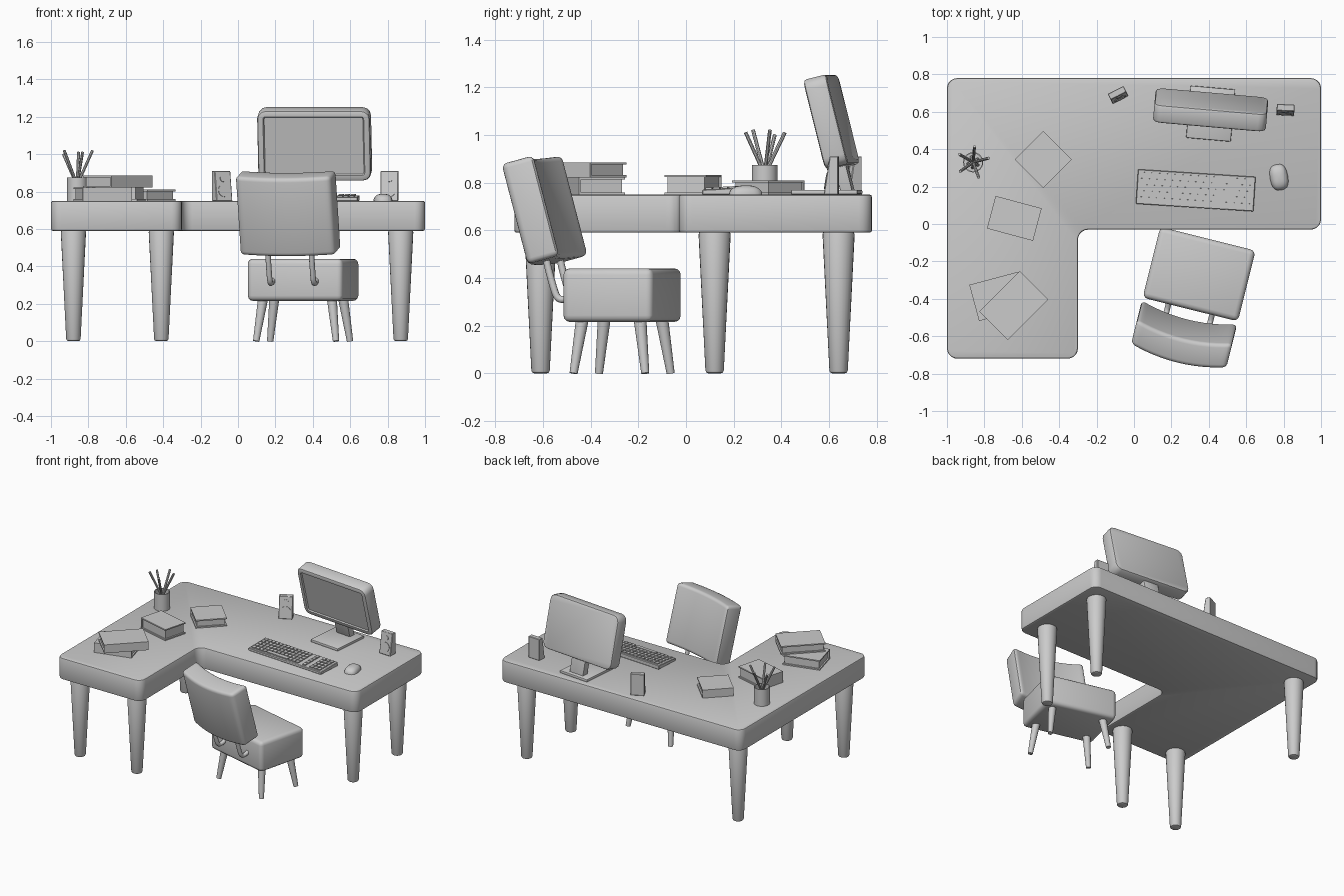
import bpy, bmesh, math
from math import radians, sin, cos
from mathutils import Matrix, Vector

if "Cube" in bpy.data.objects:
    bpy.data.objects.remove(bpy.data.objects["Cube"])

GREY = (0.6, 0.6, 0.6, 1)
mat = bpy.data.materials.new("plain grey")
mat.use_nodes = True
mat.diffuse_color = GREY
mat.node_tree.nodes["Principled BSDF"].inputs["Base Color"].default_value = GREY


def frame(x, y, z, turn=0, tilt=0):
    return (Matrix.Translation((x, y, z)) @ Matrix.Rotation(radians(turn), 4, "Z")
            @ Matrix.Rotation(radians(tilt), 4, "X"))


def finish(bm, name, place=Matrix(), angle=35):
    bmesh.ops.recalc_face_normals(bm, faces=bm.faces)
    mesh = bpy.data.meshes.new(name)
    bm.to_mesh(mesh)
    bm.free()
    mesh.materials.append(mat)
    mesh.shade_smooth()
    mesh.set_sharp_from_angle(angle=radians(angle))
    ob = bpy.data.objects.new(name, mesh)
    ob.matrix_world = place
    bpy.context.collection.objects.link(ob)
    return ob


def add_box(bm, size, centre=(0, 0, 0)):
    m = Matrix.Translation(centre) @ Matrix.Diagonal((*size, 1))
    return bmesh.ops.create_cube(bm, size=1, matrix=m)["verts"]


def bevel(bm, width, segments=2, axis=None, limit=50):
    edges = []
    for e in bm.edges:
        if len(e.link_faces) == 2 and e.calc_face_angle() > radians(limit):
            d = (e.verts[0].co - e.verts[1].co).normalized()
            if axis is None or abs(d[axis]) > 0.99:
                edges.append(e)
    bmesh.ops.bevel(bm, geom=edges, offset=width, segments=segments,
                    profile=0.5, affect="EDGES", clamp_overlap=True)


def box(name, size, place, round_by=0.0, segments=2):
    bm = bmesh.new()
    add_box(bm, size)
    if round_by:
        bevel(bm, round_by, segments)
    return finish(bm, name, place)


def rod(name, low, high, r_low, r_high, place=Matrix(), sides=20, round_by=0.0):
    low, high = Vector(low), Vector(high)
    bm = bmesh.new()
    turn = (high - low).to_track_quat("Z", "Y").to_matrix().to_4x4()
    bmesh.ops.create_cone(bm, cap_ends=True, segments=sides, radius1=r_low, radius2=r_high,
                          depth=(high - low).length)
    if round_by:
        bevel(bm, round_by)
    return finish(bm, name, place @ Matrix.Translation((low + high) / 2) @ turn)


# L-shaped desk top
bm = bmesh.new()
outline = [(-1, -0.72), (-0.3, -0.72), (-0.3, -0.03), (1, -0.03), (1, 0.78), (-1, 0.78)]
base = bm.faces.new([bm.verts.new((x, y, 0.59)) for x, y in outline])
up = bmesh.ops.extrude_face_region(bm, geom=[base])["geom"]
bmesh.ops.translate(bm, vec=(0, 0, 0.16), verts=[v for v in up if isinstance(v, bmesh.types.BMVert)])
bmesh.ops.recalc_face_normals(bm, faces=bm.faces)
bevel(bm, 0.055, 5, axis=2)
bevel(bm, 0.01)
finish(bm, "desk_top")

# Desk legs
for i, (x, y) in enumerate([(-0.88, -0.61), (-0.41, -0.61), (-0.88, 0.64), (0.87, 0.64), (0.87, 0.12)]):
    rod(f"desk_leg_{i}", (x, y, 0), (x, y, 0.595), 0.038, 0.068, sides=24, round_by=0.012)

# Chair seat and splayed legs
chair = frame(0.348, -0.268, 0, -14)
box("chair_seat", (0.525, 0.39, 0.225), chair @ frame(0, 0, 0.328), 0.028, 3)
for sx in (-1, 1):
    for sy in (-1, 1):
        rod("chair_leg", (sx * 0.22, sy * 0.155, 0), (sx * 0.19, sy * 0.125, 0.225),
            0.017, 0.027, chair, 16)

# Curved chair back
bm = bmesh.new()
add_box(bm, (0.525, 0.14, 0.434))
bevel(bm, 0.022, 3)
for i in range(-5, 6):
    bmesh.ops.bisect_plane(bm, geom=bm.verts[:] + bm.edges[:] + bm.faces[:],
                           plane_co=(i * 0.045, 0, 0), plane_no=(1, 0, 0))
for v in bm.verts:
    v.co.y -= 0.04 * (1 - (v.co.x / 0.2625) ** 2)
finish(bm, "chair_back", chair @ frame(0, -0.33, 0.6875, 0, 15))

# Bent tubes from seat to back
for sx in (-1, 1):
    curve = bpy.data.curves.new("chair_tube", "CURVE")
    curve.dimensions = "3D"
    curve.bevel_depth = 0.015
    curve.bevel_resolution = 3
    curve.resolution_u = 6
    path = curve.splines.new("NURBS")
    points = [(-0.32, 0.58), (-0.295, 0.46), (-0.27, 0.37), (-0.25, 0.31), (-0.21, 0.31), (-0.16, 0.34)]
    path.points.add(len(points) - 1)
    for p, (y, z) in zip(path.points, points):
        p.co = (sx * 0.12, y, z, 1)
    path.use_endpoint_u = True
    path.order_u = 3
    curve.materials.append(mat)
    tube = bpy.data.objects.new("chair_tube", curve)
    tube.matrix_world = chair
    bpy.context.collection.objects.link(tube)

# Monitor with recessed screen
bm = bmesh.new()
add_box(bm, (0.605, 0.1, 0.387))
bevel(bm, 0.045, 3, axis=1)
bevel(bm, 0.014, 2)
screen = max(bm.faces, key=lambda f: f.calc_area() * -f.normal.y)
bmesh.ops.inset_region(bm, faces=[screen], thickness=0.018)
bmesh.ops.inset_region(bm, faces=[screen], thickness=0.006, depth=-0.008)
finish(bm, "monitor", frame(0.41, 0.61, 1.055, -5, 14))
box("monitor_neck", (0.12, 0.05, 0.28), frame(0.414, 0.645, 0.895, -5, 14), 0.006)
box("monitor_base", (0.24, 0.28, 0.02), frame(0.41, 0.59, 0.76, -5), 0.005)

# Speakers, leaning back at the front, with thin driver rings
for side, x, y, turn in [("right", -0.085, 0.69, 27), ("left", 0.81, 0.61, -3)]:
    bm = bmesh.new()
    for v in add_box(bm, (0.095, 0.06, 0.16)):
        if v.co.z > 0 and v.co.y < 0:
            v.co.y += 0.025
    bevel(bm, 0.003, 1)
    place = frame(x, y, 0.83, turn)
    finish(bm, f"{side}_speaker", place)
    lean = place @ frame(0, -0.0175, 0, 0, -9 + 90)
    lean = place @ Matrix.Translation((0, -0.0175, 0)) @ Matrix.Rotation(radians(-8.9), 4, "X")
    for z, r in [(-0.025, 0.034), (0.04, 0.018)]:
        rod(f"{side}_speaker_driver", (0, 0.004, z), (0, -0.004, z), r, r, lean)

# Keyboard: sloped tray and keys
board = frame(0.33, 0.18, 0.75, -3.7)
bm = bmesh.new()
for v in add_box(bm, (0.63, 0.185, 0.02), (0, 0, 0.01)):
    if v.co.z > 0.01 and v.co.y > 0:
        v.co.z += 0.01
bevel(bm, 0.003, 1)
finish(bm, "keyboard_tray", board)
bm = bmesh.new()
for row in range(5):
    for col in range(19):
        if col in (13, 15) or (row == 0 and 3 < col < 10):
            continue
        add_box(bm, (0.025, 0.026, 0.012), ((col - 9) * 0.0315, (row - 2) * 0.033, 0))
add_box(bm, (0.18, 0.026, 0.012), (-0.079, -0.066, 0))
finish(bm, "keyboard_keys", board @ frame(0, 0, 0.027, 0, 3.1))

# Mouse: half of a squashed ball
bm = bmesh.new()
bmesh.ops.create_uvsphere(bm, u_segments=20, v_segments=12, radius=1)
for v in bm.verts:
    v.co.x = math.copysign(abs(v.co.x) ** 0.75, v.co.x) * 0.048
    v.co.y = math.copysign(abs(v.co.y) ** 0.75, v.co.y) * 0.07
    v.co.z = max(v.co.z, 0) * 0.038
bmesh.ops.remove_doubles(bm, verts=bm.verts, dist=0.0001)
finish(bm, "mouse", frame(0.775, 0.25, 0.75, 10), 50)

# Pencil cup and pencils
cup = frame(-0.86, 0.33, 0.75)
bm = bmesh.new()
bmesh.ops.create_cone(bm, cap_ends=True, segments=24, radius1=0.054, radius2=0.054, depth=0.125)
top = max(bm.faces, key=lambda f: f.calc_center_median().z)
bmesh.ops.inset_region(bm, faces=[top], thickness=0.006)
bmesh.ops.translate(bm, vec=(0, 0, -0.11), verts=bmesh.ops.extrude_face_region(bm, geom=[top])["geom"][-1].verts)
bmesh.ops.delete(bm, geom=[top], context="FACES_ONLY")
finish(bm, "pencil_cup", cup @ frame(0, 0, 0.0625))
for i, (direction, height) in enumerate([(15, 0.27), (85, 0.26), (150, 0.25), (215, 0.27), (290, 0.26)]):
    a = radians(direction)
    rod(f"pencil_{i}", (-0.03 * cos(a), -0.03 * sin(a), 0.02),
        (0.085 * cos(a), 0.085 * sin(a), height), 0.008, 0.008, cup, 8)


# Books: two covers, a spine and recessed pages
def book(name, x, y, z, length, width, thick, turn):
    bm = bmesh.new()
    cover = 0.009
    for s in (-1, 1):
        add_box(bm, (length, width, cover), (0, 0, s * (thick - cover) / 2))
    add_box(bm, (length, cover, thick), (0, (cover - width) / 2, 0))
    add_box(bm, (length - 0.02, width - 0.015, thick - cover), (0, -0.003, 0))
    finish(bm, name, frame(x, y, z + thick / 2, turn))


book("back_book", -0.485, 0.345, 0.75, 0.215, 0.215, 0.06, 225)
book("middle_book", -0.64, 0.03, 0.75, 0.18, 0.255, 0.083, -105)
book("lower_stack_book", -0.724, -0.387, 0.75, 0.27, 0.2, 0.072, 15)
book("upper_stack_book", -0.643, -0.435, 0.822, 0.307, 0.215, 0.063, 45)
